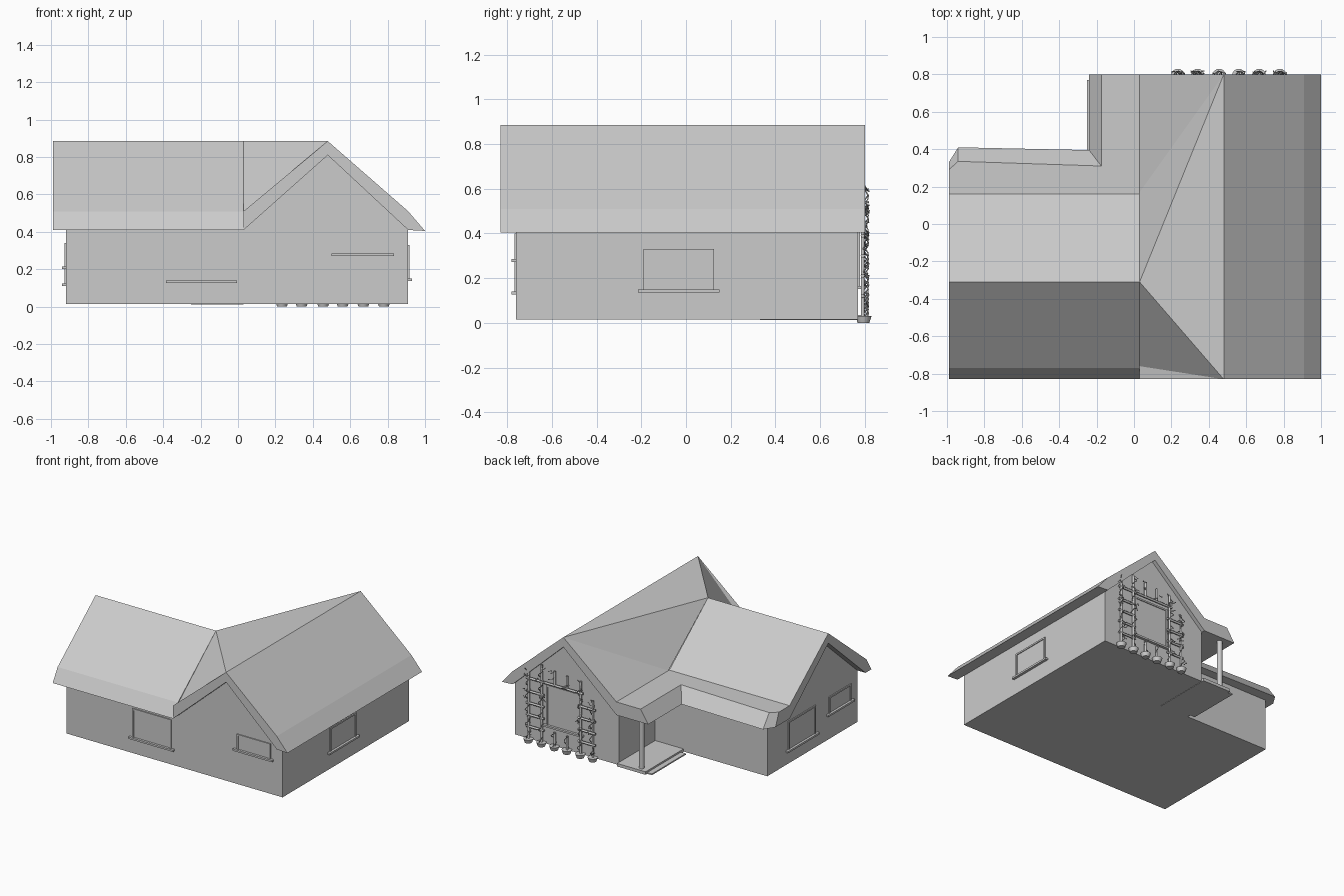
import bpy, bmesh, math, random
from mathutils import Vector

if "Cube" in bpy.data.objects:
    bpy.data.objects.remove(bpy.data.objects["Cube"])

random.seed(4)


def mesh_object(name, verts, faces, smooth=False):
    bm = bmesh.new()
    vs = [bm.verts.new(v) for v in verts]
    for f in faces:
        bm.faces.new([vs[i] for i in f])
    bmesh.ops.recalc_face_normals(bm, faces=bm.faces)
    me = bpy.data.meshes.new(name)
    bm.to_mesh(me)
    bm.free()
    ob = bpy.data.objects.new(name, me)
    bpy.context.collection.objects.link(ob)
    return ob


def prism(name, profile, axis, a, b):
    """Extrude a closed profile (other axis, z) along 'x' or 'y'."""
    n = len(profile)
    place = (lambda p, t: (t, p[0], p[1])) if axis == 'x' else (lambda p, t: (p[0], t, p[1]))
    verts = [place(p, t) for t in (a, b) for p in profile]
    faces = [range(n), range(n, 2 * n)]
    faces += [(i, (i + 1) % n, n + (i + 1) % n, n + i) for i in range(n)]
    return mesh_object(name, verts, faces)


def boxes(name, spans):
    """One object from several (x0, x1, y0, y1, z0, z1) boxes."""
    verts, faces = [], []
    for x0, x1, y0, y1, z0, z1 in spans:
        k = len(verts)
        verts += [(x, y, z) for x in (x0, x1) for y in (y0, y1) for z in (z0, z1)]
        faces += [[k + i for i in f] for f in
                  ((0, 1, 3, 2), (4, 5, 7, 6), (0, 1, 5, 4), (2, 3, 7, 6), (0, 2, 6, 4), (1, 3, 7, 5))]
    return mesh_object(name, verts, faces)


def window(name, axis, wall, out, a0, a1, z0, z1):
    """Thin frame and protruding sill on a wall at axis = wall, facing out (+1/-1)."""
    t = 0.012

    def bar(u0, u1, w0, w1, d):
        lo, hi = sorted((wall - 0.003 * out, wall + d * out))
        return (lo, hi, u0, u1, w0, w1) if axis == 'x' else (u0, u1, lo, hi, w0, w1)
    boxes(name, [bar(a0, a0 + t, z0, z1, 0.008), bar(a1 - t, a1, z0, z1, 0.008),
                 bar(a0 + t, a1 - t, z1 - t, z1, 0.008),
                 bar(a0 + t, a1 - t, z0, z1 - t, 0.002),
                 bar(a0 - 0.025, a1 + 0.025, z0 - 0.014, z0, 0.02)])


def tube(name, paths, radius, res=1):
    cu = bpy.data.curves.new(name, 'CURVE')
    cu.dimensions = '3D'
    cu.bevel_depth = radius
    cu.bevel_resolution = res
    cu.use_fill_caps = True
    for path in paths:
        sp = cu.splines.new('POLY')
        sp.points.add(len(path) - 1)
        for p, co in zip(sp.points, path):
            p.co = (*co, 1)
    ob = bpy.data.objects.new(name, cu)
    bpy.context.collection.objects.link(ob)


# Walls of the two wings
prism("main_wing_walls", [(.03, .015), (.91, .015), (.91, .41), (.48, .81), (.03, .41)], 'y', -.76, .77)
prism("cross_wing_walls", [(-.76, .015), (.33, .015), (.33, .41), (.16, .41), (-.31, .81), (-.76, .41)],
      'x', -.92, .03)

# Right half of the main roof
prism("main_roof_right", [(.48, .885), (.91, .51), (1.0, .405), (.91, .41), (.48, .81)], 'y', -.83, .80)

# Left half of the main roof, rising to meet the cross ridge
V = [(.48, .8, .885), (.48, -.83, .885), (.03, -.31, .885), (.03, .8, .51), (.03, .17, .51),
     (.03, -.76, .51), (.03, -.83, .51),
     (.48, .8, .81), (.48, -.83, .81), (.03, .8, .41), (.03, -.83, .41)]
mesh_object("main_roof_left", V, [(0, 2, 1), (0, 4, 2), (0, 3, 4), (1, 2, 5), (1, 5, 6),
                                  (1, 6, 10, 8), (0, 7, 9, 3), (7, 8, 10, 9)])

# Cross wing roof
prism("cross_roof", [(-.83, .41), (-.77, .51), (-.31, .885), (.16, .51), (.16, .41), (-.31, .81), (-.76, .41)],
      'x', -.99, .03)

# Flat eave with sloped fascia that turns the corner over the porch
inner = [(-.99, .29), (-.94, .335), (-.175, .31), (-.175, .80)]
outer = [(-.99, .33), (-.94, .41), (-.24, .395), (-.24, .80)]
tail = [(.03, .80), (.03, .16), (-.99, .16)]
top = [(x, y, .51) for x, y in inner + tail]
bot = [(x, y, .41) for x, y in outer + tail]
mesh_object("porch_eave", top + bot, [range(7), range(7, 14)] +
            [(i, i + 1, i + 8, i + 7) for i in range(4)] + [(6, 0, 7, 13)])

# Porch deck, step and column
boxes("porch_deck", [(-.21, .03, .33, .79, .012, .035), (-.25, -.21, .36, .77, .012, .022)])
tube("porch_column", [[(-.15, .75, .03), (-.15, .75, .41)]], .02, 3)

# Windows
window("front_left_window", 'y', -.76, -1, -.36, -.03, .14, .36)
window("front_right_window", 'y', -.76, -1, .525, .81, .285, .40)
window("right_window", 'x', .91, 1, -.19, .125, .15, .33)
window("left_large_window", 'x', -.92, -1, -.25, .08, .125, .34)
window("left_small_window", 'x', -.92, -1, -.68, -.41, .215, .34)
window("back_window", 'y', .77, 1, .35, .64, .165, .47)

# Trellis: two ladders beside the back window, joined by a rail above it
xs = [.78, .67, .56, .455, .34, .235]
tops = [.56, .62, .60, .59, .58, .46]
Y = .79
posts = []
for i, (x, h) in enumerate(zip(xs, tops)):
    if i in (2, 3):
        posts += [[(x, Y, .02), (x, Y, .13)], [(x, Y, .49), (x, Y, h)]]
    else:
        posts.append([(x, Y, .02), (x, Y, h)])
for a, b in ((.80, .65), (.36, .215)):
    posts += [[(a, Y, z), (b, Y, z)] for z in (.12, .21, .30, .39)]
posts.append([(.80, Y, .49), (.32, Y, .49)])
tube("trellis", posts, .009)

# Vines winding up the posts
vines = []
for i, (x, h) in enumerate(zip(xs, tops)):
    zmax = .12 if i in (2, 3) else h
    n = int(zmax / .015)
    vines.append([(x + .016 * math.cos(k * .9 + i) + random.uniform(-.008, .008),
                   Y + .012 + .014 * math.sin(k * .9 + i), .03 + k * .015) for k in range(n)])
    for _ in range(2 if i in (2, 3) else 6):
        z = random.uniform(.06, zmax) if i not in (2, 3) else random.uniform(.5, .6)
        s = random.choice((-1, 1))
        vines.append([(x + s * .012 * k, Y + random.uniform(.005, .03), z + random.uniform(-.012, .012))
                      for k in range(4)])
tube("vines", vines, .003, 0)

# Round planters at the foot of each post
for x in xs:
    bpy.ops.mesh.primitive_cone_add(vertices=16, radius1=.026, radius2=.036, depth=.03, location=(x, .794, .015))
    bpy.context.object.name = "planter"
    bpy.ops.object.shade_smooth_by_angle()
